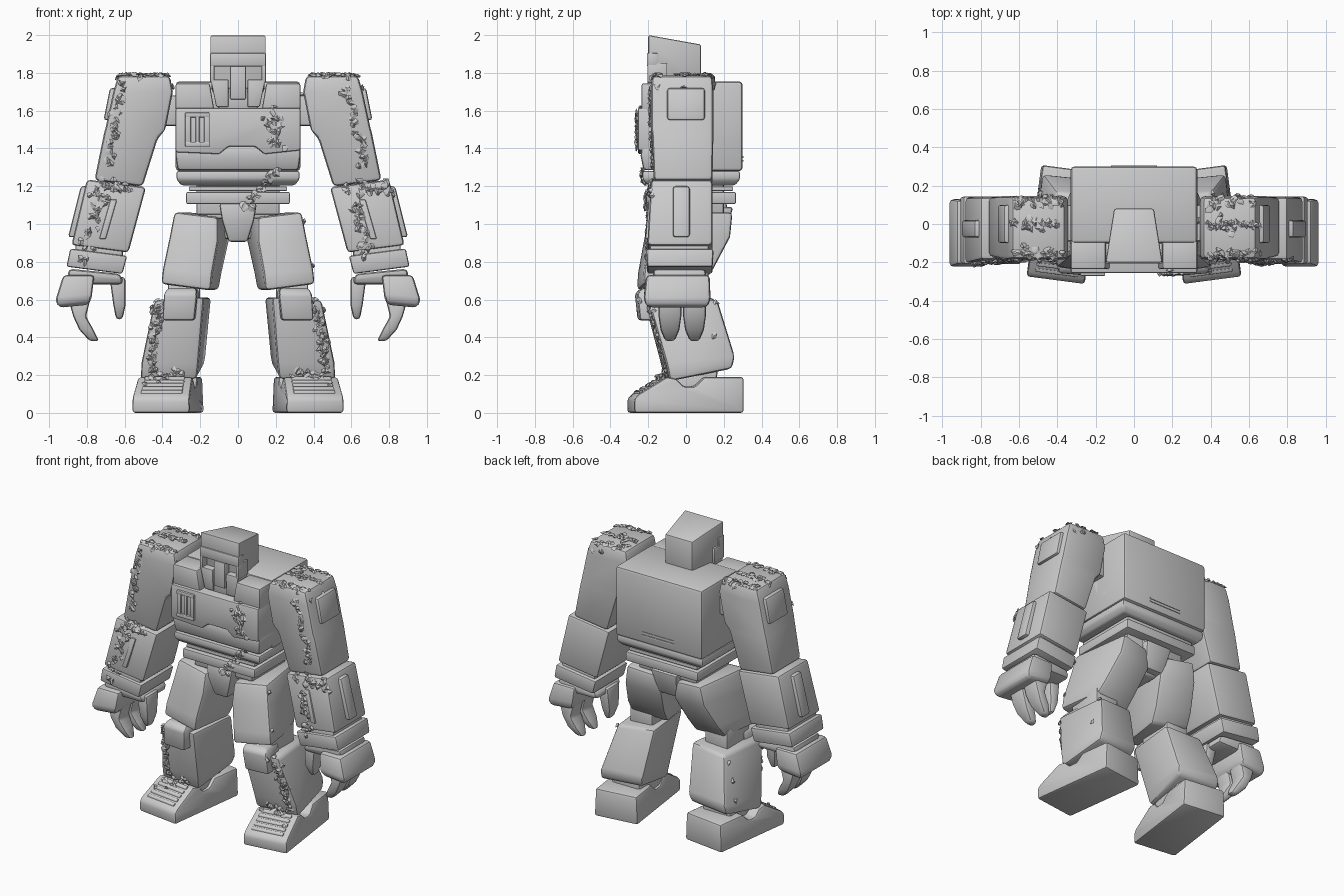
import bpy, bmesh, math, random
from mathutils import Vector, Matrix

random.seed(4)
cube = bpy.data.objects.get("Cube")
if cube:
    bpy.data.objects.remove(cube)

stone = bpy.data.materials.new("grey stone")
stone.use_nodes = True
GREY = (0.6, 0.6, 0.6, 1)
stone.diffuse_color = GREY
stone.node_tree.nodes["Principled BSDF"].inputs["Base Color"].default_value = GREY


def finish(name, bm, bevel=0.0):
    bmesh.ops.recalc_face_normals(bm, faces=bm.faces)
    if bevel:
        sharp = [e for e in bm.edges if e.calc_face_angle(0) > 0.4]
        bmesh.ops.bevel(bm, geom=sharp, offset=bevel, segments=2, profile=0.5,
                        affect='EDGES', clamp_overlap=True)
    mesh = bpy.data.meshes.new(name)
    bm.to_mesh(mesh)
    bm.free()
    mesh.materials.append(stone)
    ob = bpy.data.objects.new(name, mesh)
    bpy.context.collection.objects.link(ob)
    bpy.ops.object.select_all(action='DESELECT')
    ob.select_set(True)
    bpy.context.view_layer.objects.active = ob
    bpy.ops.object.shade_smooth_by_angle(angle=math.radians(35))
    return ob


def skin(bm, rings):
    for a, b in zip(rings, rings[1:]):
        n = len(a)
        for i in range(n):
            j = (i + 1) % n
            bm.faces.new((a[i], a[j], b[j], b[i]))
    bm.faces.new(rings[0])
    bm.faces.new(rings[-1])


def loft(name, sections, side=1, bevel=0.015, yaw=0):
    """Stack of rectangles (x0, x1, y0, y1, z, slope along x, slope along y)."""
    bm = bmesh.new()
    rings = []
    for s in sections:
        x0, x1, y0, y1, z, sx, sy = (tuple(s) + (0, 0))[:7]
        mid = Vector(((x0 + x1) / 2, (y0 + y1) / 2, z))
        turn = Matrix.Rotation(math.radians(yaw), 3, 'Z')
        ring = []
        for x, y in ((x0, y0), (x1, y0), (x1, y1), (x0, y1)):
            dx, dy = x - mid.x, y - mid.y
            p = mid + turn @ Vector((dx, dy, sx * dx + sy * dy))
            ring.append(bm.verts.new((p.x * side, p.y, p.z)))
        rings.append(ring)
    skin(bm, rings)
    return finish(name, bm, bevel)


def box(name, x0, x1, y0, y1, z0, z1, side=1, bevel=0.01):
    return loft(name, [(x0, x1, y0, y1, z0), (x0, x1, y0, y1, z1)], side, bevel)


def prism(name, profile, lo, hi, axis='X', bevel=0.015, warp=lambda p: p):
    """Extrude a (y, z) profile along X or an (x, z) profile along Y."""
    bm = bmesh.new()
    rings = [[bm.verts.new(warp(Vector((d, u, v) if axis == 'X' else (u, d, v))))
              for u, v in profile] for d in (lo, hi)]
    skin(bm, rings)
    return finish(name, bm, bevel)


# Torso
box("torso_back", -.33, .33, -.1, .3, 1.28, 1.755, bevel=.02)
prism("chest_panel", [(-.33, 1.615), (.33, 1.615), (.33, 1.39), (.14, 1.37), (.09, 1.41),
                      (-.05, 1.41), (-.1, 1.37), (-.33, 1.38)], -.255, .05, 'Y', .01)
loft("abdomen", [(-.32, .32, -.225, .28, 1.285), (-.33, .33, -.24, .2, 1.36),
                 (-.33, .33, -.235, .2, 1.42)])
loft("abdomen_lower", [(-.3, .3, -.2, .26, 1.205), (-.325, .325, -.23, .285, 1.235),
                       (-.325, .325, -.23, .285, 1.28)], bevel=.01)
box("waist", -.22, .22, -.16, .2, 1.05, 1.22)
box("waist_ring", -.26, .26, -.19, .25, 1.175, 1.198, bevel=.006)
box("belt", -.275, .275, -.21, .265, 1.105, 1.17)
loft("pelvis_front", [(-.05, .05, -.19, .15, .905), (-.085, .085, -.21, .2, 1.02),
                      (-.1, .1, -.21, .22, 1.11)])
loft("pelvis_back", [(-.07, .07, .05, .2, .92), (-.1, .1, .05, .25, 1.09)])
box("pelvis_bar", -.2, .2, -.14, .18, 1.03, 1.09)
for z in (1.33, 1.35):
    box("back_vent", -.12, .12, .295, .304, z, z + .01, bevel=0)
for side in (1, -1):
    loft("collar", [(.125, .33, -.235, -.08, 1.6), (.15, .33, -.235, -.08, 1.745)],
         side, .01)
    box("neck_wall", .10, .15, -.16, -.08, 1.6, 1.72, side)

# Chest hatch frame with two slots
for x0, x1 in ((-.28, -.25), (-.225, -.205), (-.18, -.15)):
    box("hatch_bar", x0, x1, -.268, -.24, 1.42, 1.59, bevel=.005)
for z in (1.41, 1.565):
    box("hatch_rail", -.28, -.15, -.27, -.24, z, z + .025, bevel=.005)


# Head, narrowing towards the back
def narrow(p):
    return Vector((p.x * (1 - .3 * (p.y + .2) / .28), p.y, p.z))


prism("helmet", [(-.2, 1.85), (-.2, 2.0), (.08, 1.95), (.08, 1.72), (-.16, 1.65),
                 (-.16, 1.85)], -.148, .148, warp=narrow, bevel=.01)
box("helmet_brow", -.148, .148, -.207, -.15, 1.835, 1.905, bevel=.006)
box("nose_guard", -.042, .042, -.205, -.14, 1.66, 1.835, bevel=.006)
loft("jaw", [(-.1, .1, -.19, -.02, 1.61), (-.14, .14, -.185, -.02, 1.72)], bevel=.006)
for side in (1, -1):
    loft("cheek", [(.05, .115, -.2, -.1, 1.62), (.05, .145, -.205, -.1, 1.765)], side, .006)
    box("temple", .125, .148, -.205, -.1, 1.75, 1.85, side, .005)

for side in (1, -1):
    # Arm
    box("shoulder_joint", .28, .45, -.09, .1, 1.52, 1.68, side)
    loft("upper_arm", [(.505, .76, -.17, .14, 1.215, .13), (.425, .71, -.18, .145, 1.465, .08),
                       (.385, .70, -.185, .145, 1.505, .06), (.345, .66, -.185, .145, 1.70),
                       (.36, .635, -.18, .14, 1.785)], side, .022)
    loft("shoulder_panel", [(.66, .712, -.1, .1, 1.55), (.62, .678, -.1, .1, 1.72)], side)
    box("elbow", .54, .73, -.12, .09, 1.16, 1.27, side)
    loft("forearm", [(.58, .882, -.205, .14, .868, .13), (.487, .80, -.185, .14, 1.215, .13)],
         side, .02)
    loft("forearm_panel", [(.8, .9, -.07, .02, .93), (.74, .832, -.07, .02, 1.2)], side)
    loft("forearm_front_rib", [(.70, .735, -.215, -.1, .92), (.64, .675, -.198, -.1, 1.13)],
         side, .008)
    box("wrist_groove", .61, .86, -.19, .12, .8, .9, side)
    loft("cuff", [(.612, .908, -.205, .14, .755, .13), (.587, .888, -.21, .145, .85, .13)],
         side, .012)
    # Hand
    loft("palm", [(.605, .9, -.16, .1, .68), (.62, .90, -.18, .11, .75, .1)], side, .025)
    loft("hand_back", [(.79, .945, -.2, .11, .565, -.1), (.775, .968, -.225, .13, .60, -.1),
                       (.76, .925, -.21, .125, .73)], side, .02)
    loft("thumb", [(.612, .645, -.1, -.04, .495), (.595, .66, -.13, -.02, .57),
                   (.597, .68, -.14, .0, .72)], side, .018)
    for y in (-.085, .045):
        loft("finger", [(.735, .785, y - .025, y + .025, .38), (.765, .84, y - .05, y + .05, .44),
                        (.805, .872, y - .06, y + .06, .51), (.78, .9, y - .06, y + .06, .61)],
             side, .016)

    # Leg
    loft("thigh", [(.122, .388, -.245, .07, .665, .13), (.11, .375, -.24, .13, .75, .1),
                   (.075, .335, -.21, .22, .92, .1), (.075, .31, -.185, .235, 1.05, .12)],
         side, .022, 8)
    box("knee_joint", .2, .37, -.16, .08, .55, .72, side)
    loft("knee_cap", [(.225, .395, -.25, -.1, .49), (.21, .385, -.265, -.1, .63),
                      (.215, .37, -.235, -.1, .66)], side, .015, 5)
    loft("shin", [(.2, .5, -.1, .23, .205, -.03, .2), (.19, .495, -.12, .245, .28, 0, .1),
                  (.16, .425, -.215, .155, .605, -.06)], side, .022, 6)
    loft("ankle", [(.24, .45, -.1, .15, .08), (.24, .45, -.08, .17, .24)], side)

    # Foot, toes turned out
    yaw = Matrix.Rotation(math.radians(7.5), 3, 'Z')

    def place(p):
        p = Vector((p.x * (1.02 - .5 * max(0, p.z - .08)), p.y, p.z))
        p = yaw @ p + Vector((.37, 0, 0))
        p.x *= side
        return p

    prism("foot", [(-.295, 0), (-.295, .075), (-.27, .1), (-.12, .19), (-.07, .18),
                   (-.03, .14), (.03, .14), (.08, .19), (.29, .19), (.29, 0)],
          -.15, .15, warp=place)
    for i in range(5):
        y, z = -.265 + i * .03, .103 + i * .018
        prism("toe_slat", [(y, z - .02), (y, z + .01), (y + .018, z + .02), (y + .018, z - .02)],
              -.11, .11, warp=place, bevel=.004)

# Ragged growth scattered on the surfaces: start, end, ray direction, count, spread
FRONT, DOWN = Vector((0, 1, 0)), Vector((0, 0, -1))
patches = [((.18, 0, 1.6), (.2, 0, 1.42), FRONT, 22, .035),
           ((.2, 0, 1.3), (.04, 0, 1.09), FRONT, 22, .02),
           ((-.61, 0, 1.75), (-.68, 0, 1.32), FRONT, 26, .02),
           ((-.58, 0, 1.2), (-.76, 0, 1.17), FRONT, 26, .04),
           ((-.72, 0, 1.12), (-.82, 0, .8), FRONT, 24, .035),
           ((.57, 0, 1.72), (.68, 0, 1.3), FRONT, 26, .025),
           ((.59, 0, 1.2), (.8, 0, 1.18), FRONT, 28, .035),
           ((.62, 0, 1.1), (.68, 0, .84), FRONT, 22, .03)]
for s in (1, -1):
    patches += [((s * .42, 0, .6), (s * .46, 0, .22), FRONT, 38, .025),
                ((s * .3, 0, .21), (s * .45, 0, .19), FRONT, 14, .02)]
    for y in (-.16, 0, .12):
        patches.append(((s * .37, y, 0), (s * .63, y, 0), DOWN, 26, .03))

bpy.context.view_layer.update()
graph = bpy.context.evaluated_depsgraph_get()
bm = bmesh.new()
for start, end, ray, count, spread in patches:
    for i in range(count):
        p = Vector(start).lerp(Vector(end), i / (count - 1))
        p += Vector([random.gauss(0, spread * .6) for k in range(3)])
        hit, loc, nor = bpy.context.scene.ray_cast(graph, p - ray * 3, ray)[:3]
        if not hit or loc.z < .12:
            continue
        frame = nor.to_track_quat('Z', 'Y').to_matrix()
        turn = random.random() * 6.28
        rim = []
        for k in range(7):
            a = turn + k * math.tau / 7
            r = random.uniform(.008, .026)
            rim.append(bm.verts.new(loc + frame @ Vector(
                (r * math.cos(a), r * math.sin(a), random.uniform(.001, .012)))))
        top = bm.verts.new(loc + nor * random.uniform(.012, .02))
        base = bm.verts.new(loc - nor * .004)
        for k in range(7):
            bm.faces.new((rim[k], rim[(k + 1) % 7], top))
            bm.faces.new((rim[(k + 1) % 7], rim[k], base))
finish("ragged_growth", bm)
